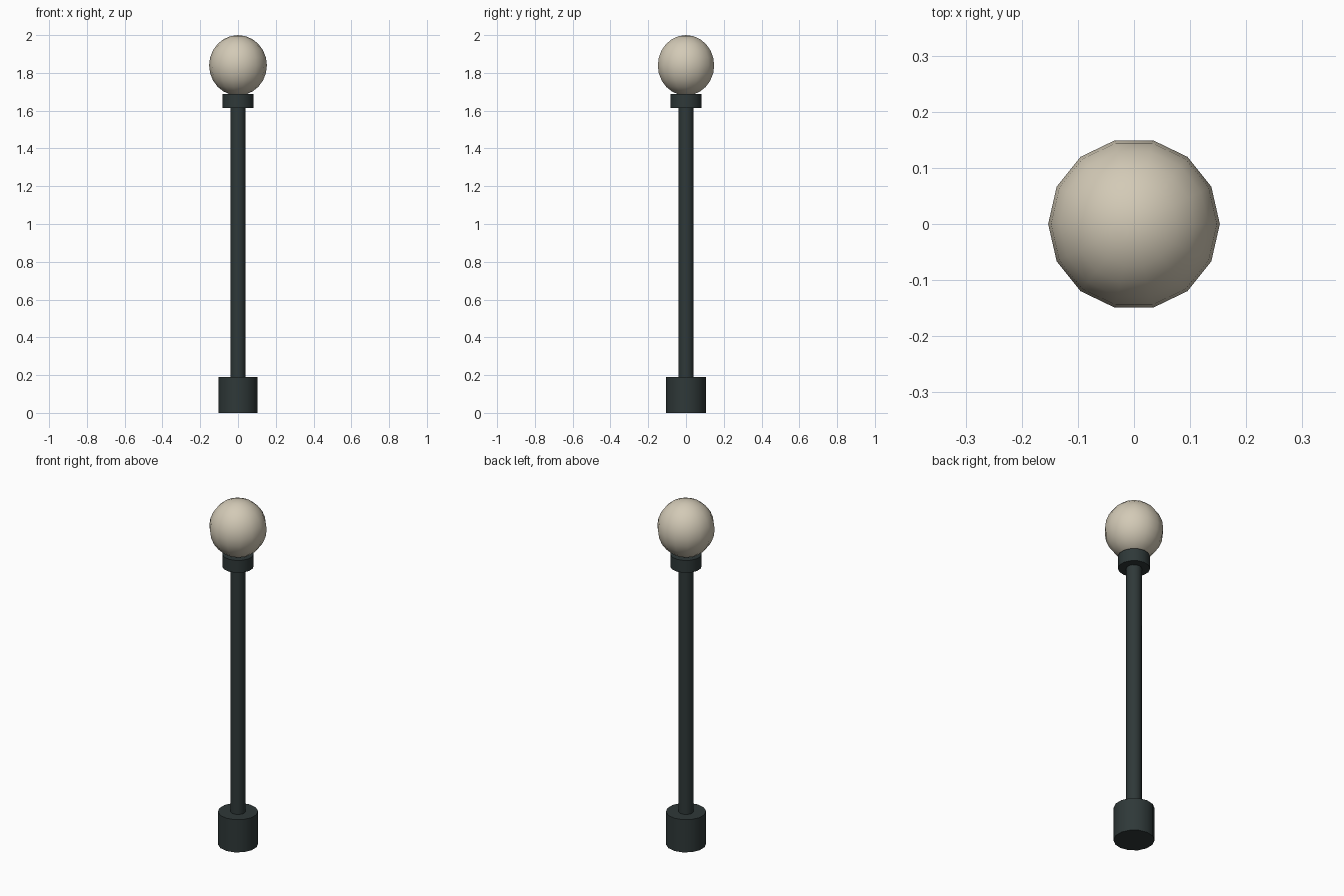
import bpy
import math

SIDES = 14

cube = bpy.data.objects.get("Cube")
if cube:
    bpy.data.objects.remove(cube, do_unlink=True)


def make_material(name, rgb):
    mat = bpy.data.materials.new(name)
    mat.use_nodes = True
    colour = (*rgb, 1.0)
    mat.diffuse_color = colour
    mat.node_tree.nodes["Principled BSDF"].inputs["Base Color"].default_value = colour
    return mat


def finish(name, mat):
    obj = bpy.context.object
    obj.name = name
    obj.data.materials.append(mat)
    bpy.ops.object.transform_apply(location=False, rotation=True, scale=True)
    bpy.ops.object.shade_smooth_by_angle(angle=math.radians(40))
    return obj


def cylinder(name, radius, bottom, top, mat):
    bpy.ops.mesh.primitive_cylinder_add(
        vertices=SIDES, radius=radius, depth=top - bottom,
        location=(0, 0, (bottom + top) / 2))
    return finish(name, mat)


iron = make_material("dark iron", (0.028, 0.04, 0.04))
glass = make_material("warm glass", (0.65, 0.59, 0.47))

# Post parts, stacked from the ground up
cylinder("base", 0.106, 0.0, 0.19, iron)
cylinder("pole", 0.04, 0.19, 1.62, iron)
cylinder("collar", 0.083, 1.615, 1.687, iron)

# Slightly tall globe resting in the collar
bpy.ops.mesh.primitive_uv_sphere_add(
    segments=SIDES, ring_count=12, radius=1,
    location=(0, 0, 1.84), rotation=(0, 0, math.pi / 2))
bpy.context.object.scale = (0.153, 0.153, 0.16)
finish("globe", glass)
